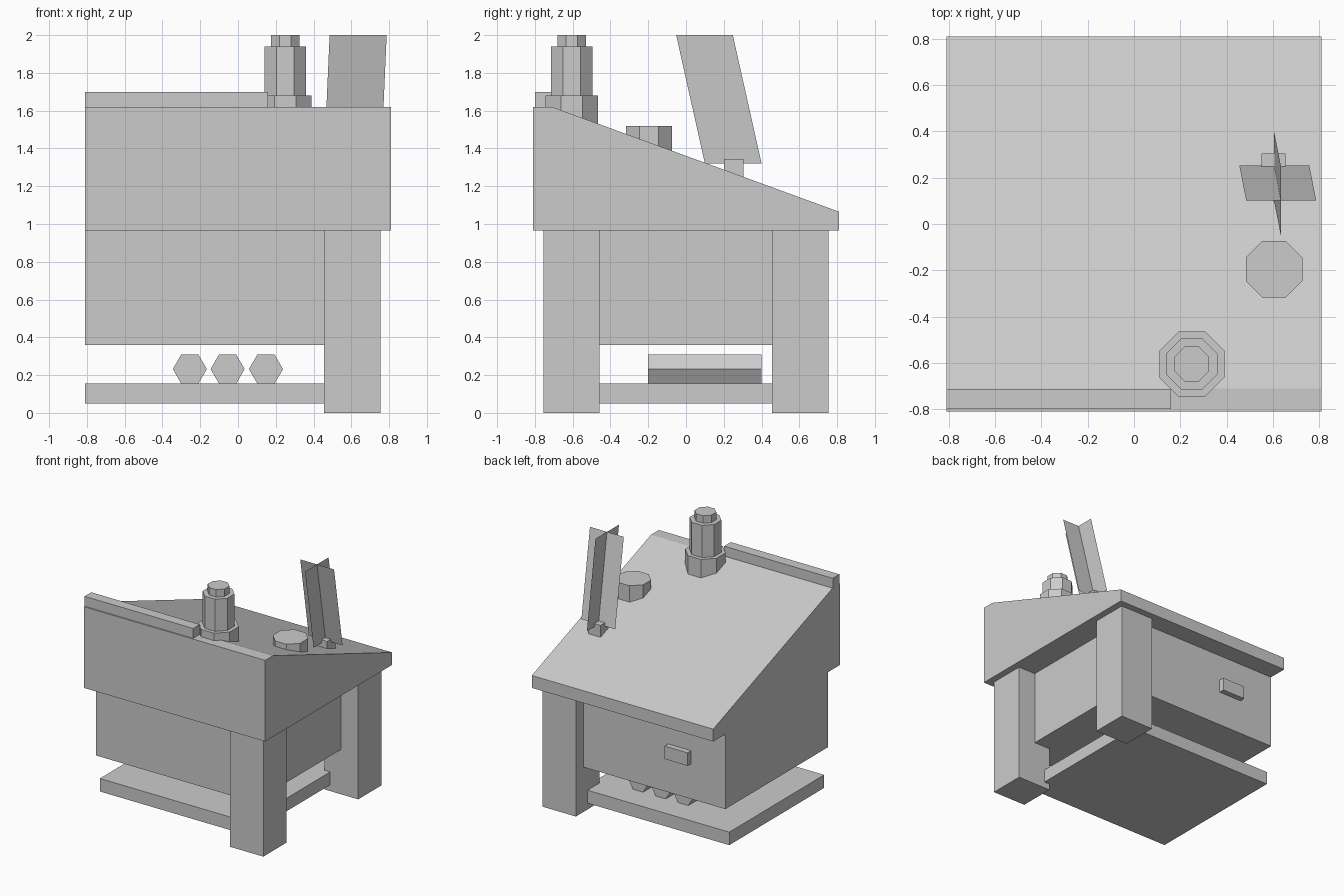
import bpy, bmesh, math

cube = bpy.data.objects.get("Cube")
if cube:
    bpy.data.objects.remove(cube, do_unlink=True)

GREY = (0.6, 0.6, 0.6, 1)
mat = bpy.data.materials.new("plain grey")
mat.use_nodes = True
mat.diffuse_color = GREY
bsdf = next(n for n in mat.node_tree.nodes if n.type == 'BSDF_PRINCIPLED')
bsdf.inputs["Base Color"].default_value = GREY


def finish(name, bm, closed=True):
    if closed:
        bmesh.ops.recalc_face_normals(bm, faces=bm.faces)
    mesh = bpy.data.meshes.new(name)
    bm.to_mesh(mesh)
    bm.free()
    mesh.materials.append(mat)
    obj = bpy.data.objects.new(name, mesh)
    bpy.context.collection.objects.link(obj)
    return obj


def extrude(name, points, offset):
    """Extrude a flat outline along an offset vector."""
    bm = bmesh.new()
    face = bm.faces.new([bm.verts.new(p) for p in points])
    new = bmesh.ops.extrude_face_region(bm, geom=[face])["geom"]
    verts = [v for v in new if isinstance(v, bmesh.types.BMVert)]
    bmesh.ops.translate(bm, verts=verts, vec=offset)
    return finish(name, bm)


def box(name, x, y, z):
    base = [(x[0], y[0], z[0]), (x[1], y[0], z[0]), (x[1], y[1], z[0]), (x[0], y[1], z[0])]
    return extrude(name, base, (0, 0, z[1] - z[0]))


def octagon(name, x, y, half_width, z0, z1):
    r = half_width / math.cos(math.pi / 8)
    angles = [math.pi / 8 + i * math.pi / 4 for i in range(8)]
    ring = [(x + r * math.cos(a), y + r * math.sin(a), z0) for a in angles]
    return extrude(name, ring, (0, 0, z1 - z0))


# Sloping top
profile = [(-0.81, 0.965), (0.81, 0.965), (0.81, 1.065), (-0.71, 1.62), (-0.81, 1.62)]
extrude("sloped_top", [(-0.81, y, z) for y, z in profile], (1.62, 0, 0))

# Body, shelf, handle and ledge
box("body", (-0.81, 0.6), (-0.655, 0.655), (0.36, 0.965))
box("shelf", (-0.81, 0.505), (-0.605, 0.605), (0.05, 0.155))
box("handle", (-0.505, -0.3), (0.65, 0.7), (0.645, 0.75))
box("top_ledge", (-0.81, 0.16), (-0.8, -0.715), (1.6, 1.7))

# Legs
for name, y in (("front_leg", (-0.755, -0.458)), ("back_leg", (0.455, 0.755))):
    box(name, (0.455, 0.755), y, (0, 0.965))

# Hexagonal bars on the shelf
for i, x in enumerate((-0.255, -0.055, 0.148)):
    ring = [(x + 0.09 * math.cos(k * math.pi / 3), -0.2,
             0.232 + 0.09 * math.sin(k * math.pi / 3)) for k in range(6)]
    extrude(f"shelf_bar_{i + 1}", ring, (0, 0.6, 0))

# Stepped tower and low knob
octagon("tower_base", 0.25, -0.605, 0.14, 1.5, 1.68)
octagon("tower_body", 0.25, -0.605, 0.11, 1.68, 1.94)
octagon("tower_cap", 0.25, -0.605, 0.075, 1.94, 2.0)
octagon("knob", 0.605, -0.195, 0.122, 1.35, 1.52)

# Block with two crossed leaning blades
box("blade_socket", (0.55, 0.655), (0.2, 0.305), (1.2, 1.345))
lean = (0.03, -0.152, 0.68)
for name, ends in (("blade_side", ((0.605, 0.1, 1.32), (0.605, 0.4, 1.32))),
                   ("blade_cross", ((0.455, 0.253, 1.32), (0.757, 0.253, 1.32)))):
    bm = bmesh.new()
    low = [bm.verts.new(p) for p in ends]
    high = [bm.verts.new([a + b for a, b in zip(p, lean)]) for p in ends]
    bm.faces.new((low[0], low[1], high[1], high[0]))
    finish(name, bm, closed=False)
